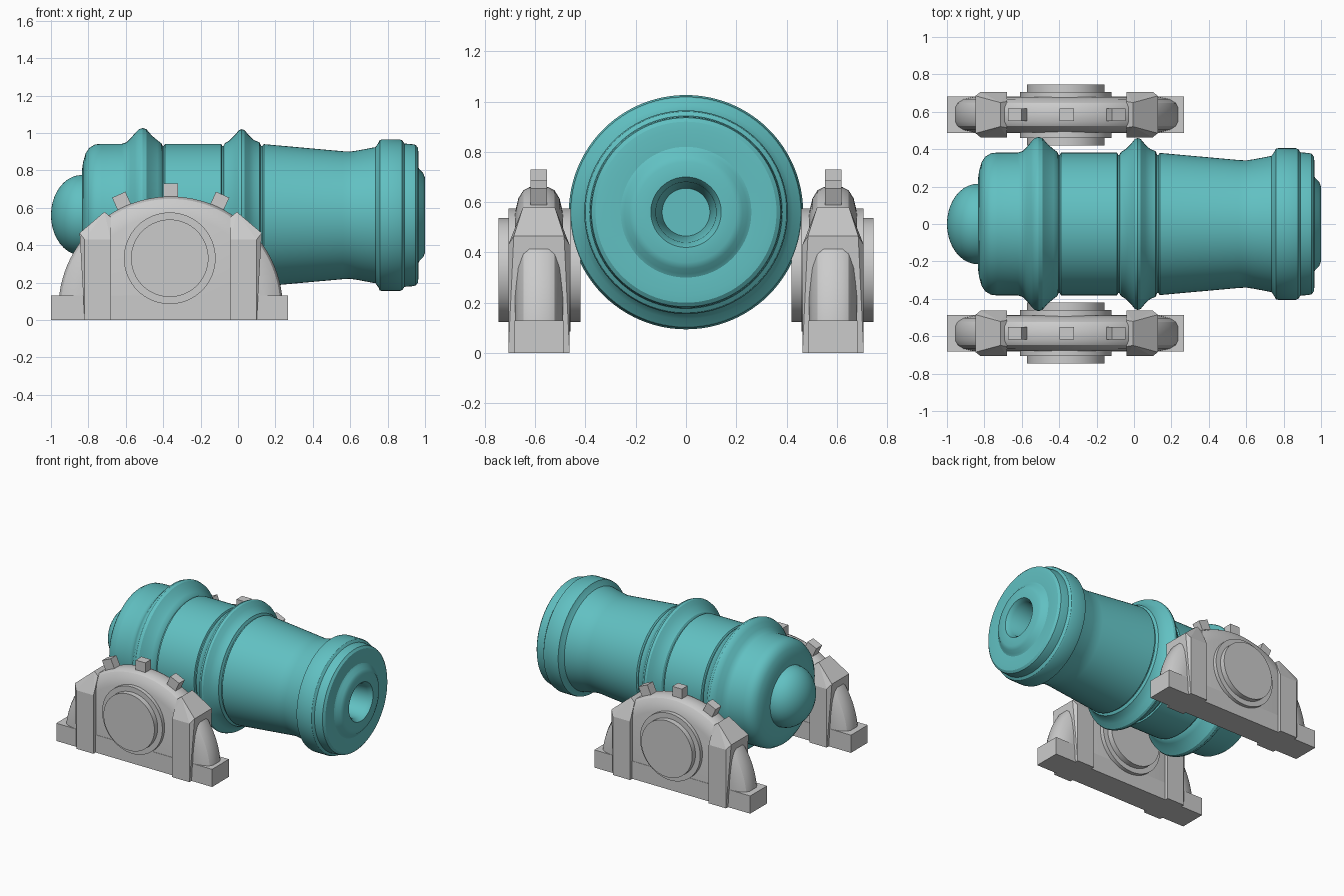
import bpy, bmesh
from math import sin, cos, pi, radians
from mathutils import Matrix, Vector

if "Cube" in bpy.data.objects:
    bpy.data.objects.remove(bpy.data.objects["Cube"])

teal = bpy.data.materials.new("teal_metal")
teal.diffuse_color = (0.12, 0.53, 0.54, 1)
teal.use_nodes = True
teal.node_tree.nodes["Principled BSDF"].inputs["Base Color"].default_value = teal.diffuse_color


def finish(name, bm, smooth=None, mat=None):
    bmesh.ops.remove_doubles(bm, verts=bm.verts, dist=1e-5)
    bmesh.ops.recalc_face_normals(bm, faces=bm.faces)
    me = bpy.data.meshes.new(name)
    bm.to_mesh(me)
    bm.free()
    ob = bpy.data.objects.new(name, me)
    bpy.context.collection.objects.link(ob)
    if mat:
        me.materials.append(mat)
    if smooth:
        bpy.ops.object.select_all(action='DESELECT')
        ob.select_set(True)
        bpy.context.view_layer.objects.active = ob
        bpy.ops.object.shade_smooth_by_angle(angle=radians(smooth))
    return ob


def lathe(name, pts, origin, axis, side, angle=2 * pi, steps=96, smooth=30, mat=None):
    """Spin (along axis, radius) points around the axis through origin."""
    bm = bmesh.new()
    axis, side, origin = Vector(axis), Vector(side), Vector(origin)
    vs = [bm.verts.new(origin + axis * a + side * r) for a, r in pts]
    es = [bm.edges.new(p) for p in zip(vs, vs[1:])]
    bmesh.ops.spin(bm, geom=vs + es, cent=origin, axis=axis, angle=angle, steps=steps)
    return finish(name, bm, smooth, mat)


def box(name, c, size, rot=0):
    bm = bmesh.new()
    m = Matrix.Translation(c) @ Matrix.Rotation(rot, 4, 'Y') @ Matrix.Diagonal((*size, 1))
    bmesh.ops.create_cube(bm, size=1, matrix=m)
    return finish(name, bm)


# Barrel: one lathed profile from knob, over the rings, into the bore
knob = [(-0.835 - 0.165 * cos(t * pi / 20), 0.215 * sin(t * pi / 20)) for t in range(11)]
body = [(-0.835, 0.235), (-0.828, 0.285), (-0.815, 0.33), (-0.795, 0.36), (-0.765, 0.378),
        (-0.73, 0.382), (-0.62, 0.382), (-0.595, 0.39), (-0.575, 0.41), (-0.55, 0.44),
        (-0.53, 0.46), (-0.51, 0.466), (-0.49, 0.46), (-0.46, 0.425), (-0.43, 0.40), (-0.41, 0.385),
        (-0.403, 0.37), (-0.397, 0.37), (-0.39, 0.382),
        (-0.09, 0.382), (-0.085, 0.37), (-0.078, 0.37), (-0.07, 0.385), (-0.045, 0.40),
        (-0.015, 0.43), (0.005, 0.455), (0.02, 0.46), (0.035, 0.455), (0.06, 0.425), (0.085, 0.402),
        (0.115, 0.39), (0.124, 0.37), (0.13, 0.37), (0.138, 0.38),
        (0.56, 0.342), (0.60, 0.34), (0.64, 0.346), (0.735, 0.364), (0.75, 0.385), (0.758, 0.402),
        (0.77, 0.405), (0.865, 0.405), (0.878, 0.40), (0.89, 0.383), (0.93, 0.38), (0.95, 0.376),
        (0.962, 0.36), (0.965, 0.33), (0.962, 0.26), (0.97, 0.245), (0.99, 0.225),
        (1.0, 0.20), (1.0, 0.14), (0.97, 0.12), (0.65, 0.095), (0.65, 0)]
lathe("barrel", knob + body, (0, 0, 0.56), (1, 0, 0), (0, 0, 1), mat=teal)

CX, CY, CZ = -0.36, 0.585, 0.06      # arch centre

for s, label in ((-1, "front"), (1, "back")):
    y = s * CY
    # Foot block under the arch
    box(f"{label}_base", (-0.3665, y, 0.065), (1.267, 0.195, 0.13))

    # Half-round arch with a rounded rim
    rim = [(-0.095, 0), (-0.095, 0.50), (-0.082, 0.555), (-0.062, 0.587), (-0.037, 0.60),
           (0.037, 0.60), (0.062, 0.587), (0.082, 0.555), (0.095, 0.50), (0.095, 0)]
    lathe(f"{label}_arch", rim, (CX, y, CZ), (0, 1, 0), (-1, 0, 0), angle=pi, steps=48)

    # Trunnion: wide collar and a longer, narrower pin
    for part, r, lo, hi in (("collar", 0.245, -0.125, 0.122), ("pin", 0.207, -0.165, 0.16)):
        disc = [(s * lo, 0), (s * lo, r), (s * hi, r), (s * hi, 0)]
        lathe(f"{label}_trunnion_{part}", disc, (-0.365, y, 0.33), (0, 1, 0), (1, 0, 0), steps=64)

    # Two posts with slanted, tapered caps
    for k, end in ((-1, "left"), (1, "right")):
        bm = bmesh.new()
        for dx, z, h in ((0.46, 0, 0.122), (0.32, 0, 0.122), (0.46, 0.43, 0.122),
                         (0.32, 0.43, 0.122), (0.487, 0.465, 0.10),
                         (0.354, 0.578, 0.064), (0.32, 0.55, 0.07)):
            for d in (-h, h):
                bm.verts.new((CX + k * dx, y + d, z))
        bmesh.ops.convex_hull(bm, input=bm.verts)
        bmesh.ops.dissolve_limit(bm, angle_limit=radians(1), verts=bm.verts, edges=bm.edges)
        finish(f"{label}_{end}_post", bm)

    # Three studs along the crown of the arch
    for i, a in enumerate((-24.5, 0, 24.5)):
        a = radians(a)
        box(f"{label}_stud_{i + 1}", (CX + 0.63 * sin(a), y, CZ + 0.63 * cos(a)),
            (0.078, 0.066, 0.08), a)
